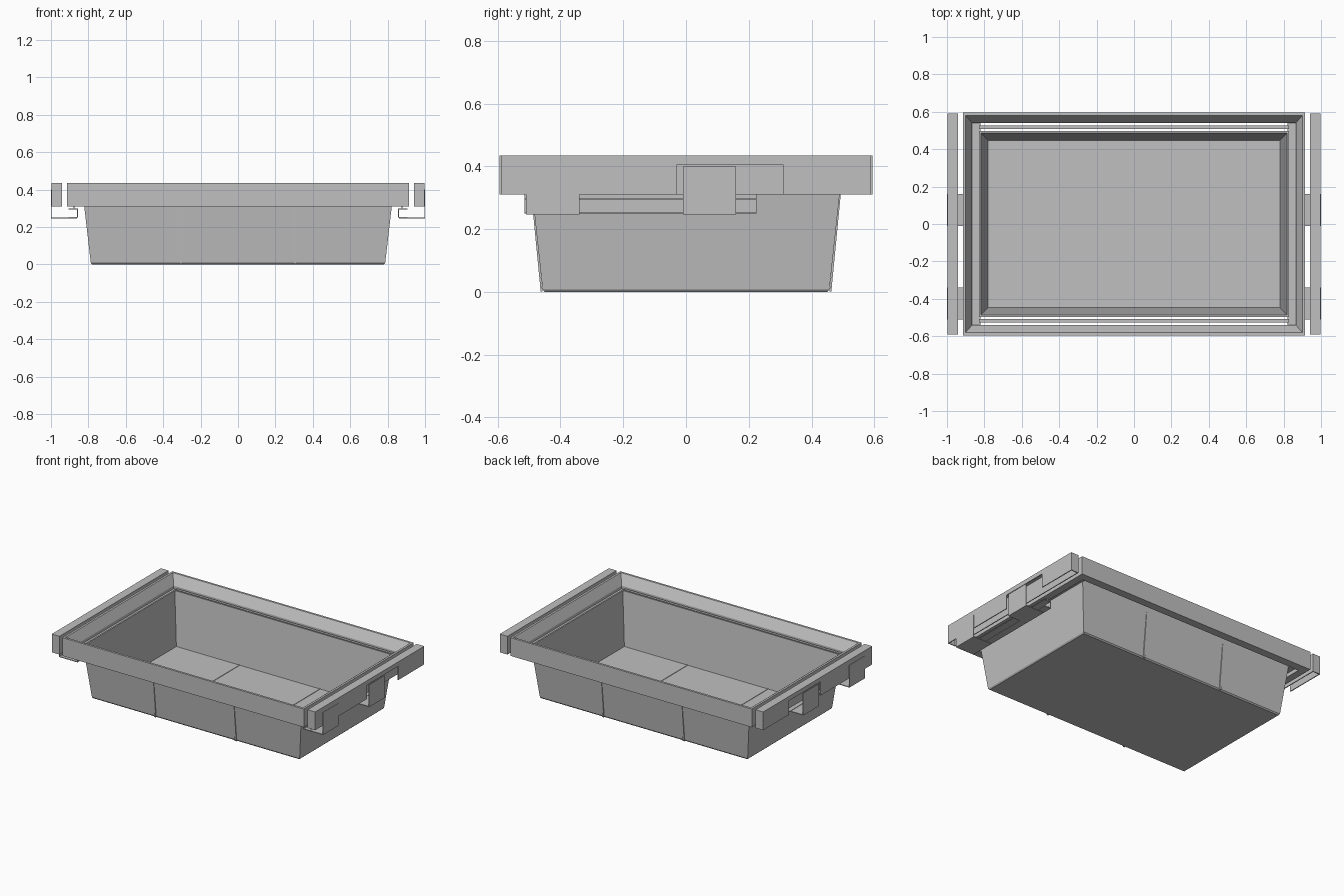
import bpy
import bmesh

cube = bpy.data.objects.get("Cube")
if cube:
    bpy.data.objects.remove(cube, do_unlink=True)

grey = bpy.data.materials.new("plastic grey")
grey.use_nodes = True
COLOUR = (0.53, 0.53, 0.53, 1)
grey.diffuse_color = COLOUR
grey.node_tree.nodes["Principled BSDF"].inputs["Base Color"].default_value = COLOUR


def finish(name, bm):
    bmesh.ops.recalc_face_normals(bm, faces=bm.faces)
    mesh = bpy.data.meshes.new(name)
    bm.to_mesh(mesh)
    bm.free()
    mesh.materials.append(grey)
    ob = bpy.data.objects.new(name, mesh)
    bpy.context.collection.objects.link(ob)
    return ob


def frame(name, rings, closed):
    """Loft rectangles given as (half x, half y, z); close the loop or cap both ends."""
    bm = bmesh.new()
    loops = [[bm.verts.new((sx * hx, sy * hy, z))
              for sx, sy in ((-1, -1), (1, -1), (1, 1), (-1, 1))] for hx, hy, z in rings]
    pairs = list(zip(loops, loops[1:]))
    if closed:
        pairs.append((loops[-1], loops[0]))
    else:
        bm.faces.new(loops[0])
        bm.faces.new(loops[-1])
    for a, b in pairs:
        for i in range(4):
            j = (i + 1) % 4
            bm.faces.new((a[i], a[j], b[j], b[i]))
    return finish(name, bm)


def boxes(name, spans, mirror_axis=None):
    """Boxes given as (x range, y range, z range), optionally mirrored."""
    bm = bmesh.new()
    for xs, ys, zs in spans:
        made = bmesh.ops.create_cube(bm, size=1)["verts"]
        for v in made:
            v.co = [r[0] if c < 0 else r[1] for c, r in zip(v.co, (xs, ys, zs))]
    ob = finish(name, bm)
    if mirror_axis is not None:
        m = ob.modifiers.new("mirror", 'MIRROR')
        m.use_axis = [i == mirror_axis for i in range(3)]
        m.use_clip = False
        m.use_mirror_merge = False
    return ob


# Tapered tub with a chamfered base and open top
frame("tub", [(0.78, 0.45, 0), (0.787, 0.457, 0.008), (0.829, 0.496, 0.37),
              (0.819, 0.486, 0.37), (0.78, 0.447, 0.012)], False)

# Mitred rim with a sloped inner face
frame("rim", [(0.915, 0.595, 0.31), (0.915, 0.595, 0.435), (0.9, 0.58, 0.435),
              (0.865, 0.54, 0.37), (0.865, 0.54, 0.31)], True)

# Ledges joining rim and tub, and narrow strips inside the long slots
boxes("side_ledge", [((0.822, 0.87), (-0.541, 0.541), (0.335, 0.35))], 0)
boxes("slot_strip", [((-0.83, 0.83), (0.509, 0.526), (0.335, 0.365))], 1)

# Divider ribs on the floor, underside and sloped long walls
RIB = 0.006
RIB_X = 0.305
boxes("floor_rib", [((RIB_X - RIB, RIB_X + RIB), (-0.447, 0.447), (0.004, 0.015))], 0)
for label, y_low, y_high in (("front", -0.46, -0.49), ("back", 0.46, 0.49)):
    rib = boxes(label + "_wall_rib",
                [((RIB_X - RIB, RIB_X + RIB), (-0.003, 0.003), (0.002, 0.31))], 0)
    for v in rib.data.vertices:
        v.co.y += y_low + (y_high - y_low) * v.co.z / 0.31

# Hollow side rails: top, inner wall, end caps, outer wall with a notch
T = 0.006
LOW, HIGH, END = 0.31, 0.435, 0.59
IN, OUT = 0.94, 0.998
WALL = (OUT - T, OUT)
boxes("side_rail", [
    ((IN, OUT), (-END, END), (HIGH - T, HIGH)),
    ((IN, IN + T), (-END, END), (LOW, HIGH)),
    ((IN, OUT), (-END, T - END), (LOW, HIGH)),
    ((IN, OUT), (END - T, END), (LOW, HIGH)),
    (WALL, (-END, -0.03), (LOW, HIGH)),
    (WALL, (0.31, END), (LOW, HIGH)),
    (WALL, (-0.03, 0.31), (0.405, HIGH)),
], 0)

# Clips: outer plate, arm below the rail and a link to the rim
clips = []
for y0, y1 in ((-0.51, -0.34), (-0.01, 0.16)):
    clips += [
        ((OUT - 0.002, 1.0), (y0, y1), (0.247, 0.40)),
        ((0.86, 1.0), (y0, y1), (0.247, 0.252)),
    ]
boxes("clip", clips, 0)

# Sliding bar with a hooked section, beneath the rim
SLIDE = (-0.515, 0.225)
boxes("slide_bar", [
    ((0.855, 0.905), SLIDE, (0.25, 0.255)),
    ((0.855, 0.86), SLIDE, (0.25, 0.30)),
    ((0.855, 0.905), SLIDE, (0.295, 0.30)),
    ((0.875, 0.88), SLIDE, (0.295, 0.312)),
], 0)
